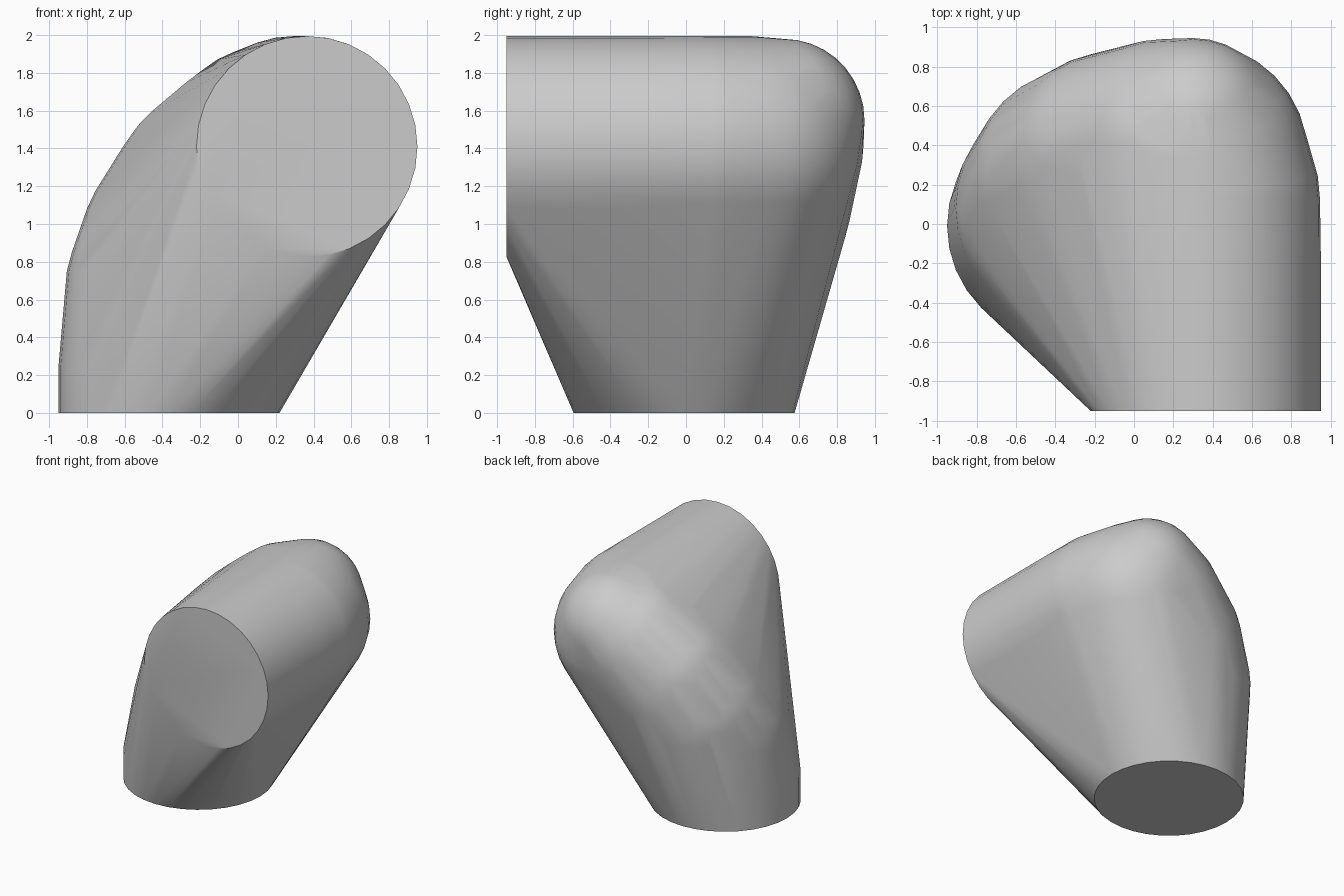
import bpy, bmesh, math
from mathutils import Matrix, Vector

cube = bpy.data.objects.get("Cube")
if cube:
    bpy.data.objects.remove(cube, do_unlink=True)

R = 0.585  # pipe radius

mat = bpy.data.materials.new("plain grey")
mat.use_nodes = True
colour = (0.6, 0.6, 0.6, 1)
mat.diffuse_color = colour
mat.node_tree.nodes["Principled BSDF"].inputs["Base Color"].default_value = colour

bm = bmesh.new()


def ring(centre, axis, radius=R, sides=32):
    """Circle of points around the given axis."""
    turn = Vector((0, 0, 1)).rotation_difference(Vector(axis)).to_matrix().to_4x4()
    bmesh.ops.create_circle(bm, segments=sides, radius=radius,
                            matrix=Matrix.Translation(centre) @ turn)


def ball(centre, radius=R):
    """Round support inside the bend."""
    bmesh.ops.create_uvsphere(bm, u_segments=32, v_segments=18, radius=radius,
                              matrix=Matrix.Translation(centre))


# Flat ends: base opening and front opening
ring((-0.365, -0.01, 0), (0, 0, 1))
ring((-0.365, -0.01, 0.25), (0, 0, 1))
ring((0.365, -0.95, 1.41), (0, 1, 0))
ring((0.365, -0.2, 1.41), (0, 1, 0))

# Bend between the two ends
for centre, radius in [
    ((-0.33, 0.08, 0.65), R),
    ((-0.25, 0.21, 0.88), R),
    ((-0.10, 0.29, 1.12), R),
    ((-0.12, 0.35, 1.20), 0.52),
    ((0.10, 0.325, 1.30), R),
    ((0.15, 0.42, 1.42), 0.52),
    ((0.30, 0.34, 1.41), R),
    ((0.36, 0.13, 1.41), R),
    ((0.30, 0.515, 1.55), 0.43),
]:
    ball(centre, radius)

# Wrap everything in one convex skin
points = [v.co.copy() for v in bm.verts]
bm.free()
bm = bmesh.new()
for p in points:
    bm.verts.new(p)
result = bmesh.ops.convex_hull(bm, input=bm.verts[:])
loose = {g for g in result["geom_interior"] + result["geom_unused"]
         if isinstance(g, bmesh.types.BMVert)}
bmesh.ops.delete(bm, geom=list(loose), context="VERTS")
bmesh.ops.dissolve_limit(bm, angle_limit=math.radians(0.5),
                         verts=bm.verts[:], edges=bm.edges[:])
bmesh.ops.recalc_face_normals(bm, faces=bm.faces[:])

mesh = bpy.data.meshes.new("elbow_body")
bm.to_mesh(mesh)
bm.free()
mesh.materials.append(mat)
body = bpy.data.objects.new("elbow_body", mesh)
bpy.context.collection.objects.link(body)
bpy.context.view_layer.objects.active = body
body.select_set(True)
bpy.ops.object.shade_smooth_by_angle(angle=math.radians(30))
